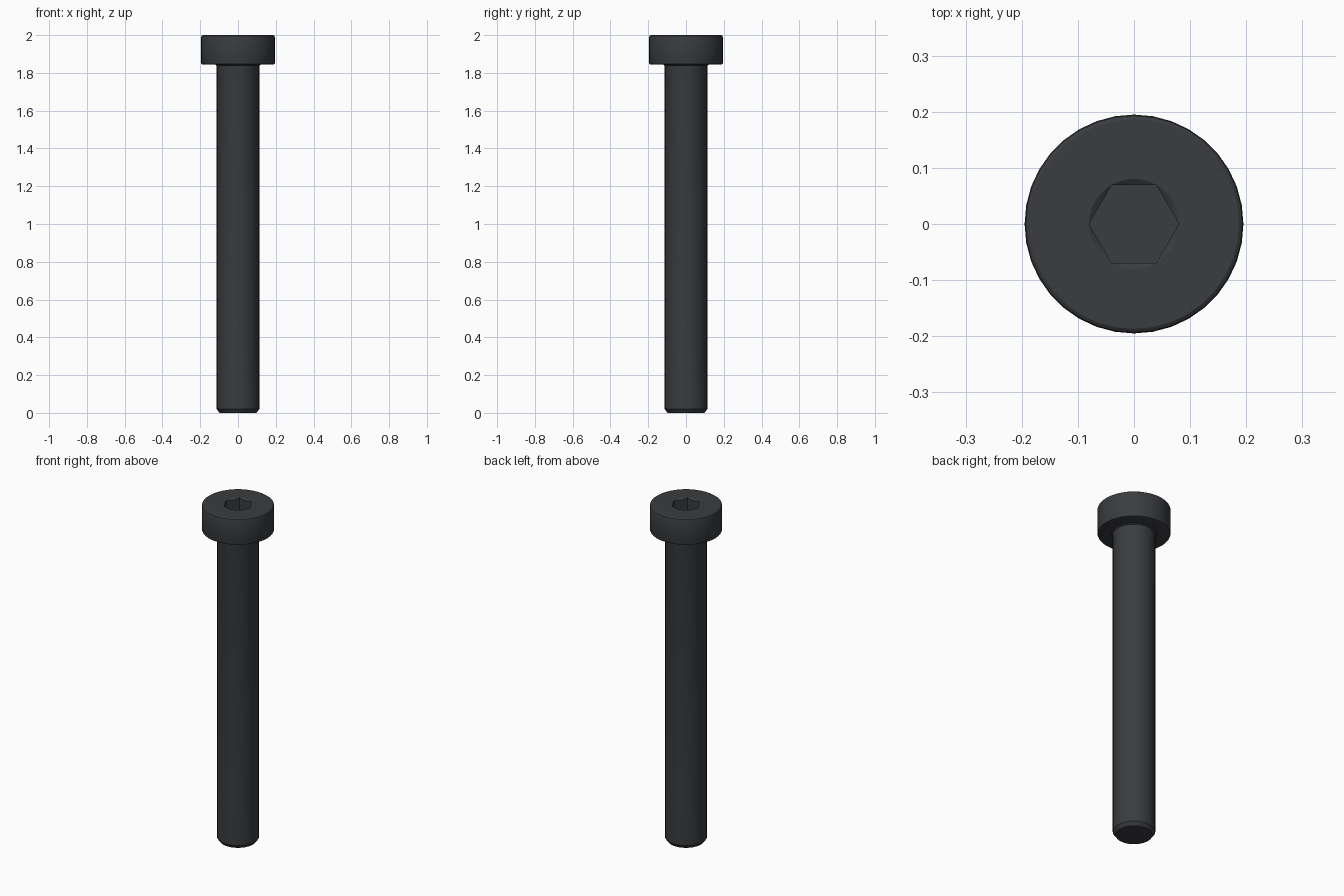
import bpy, bmesh
from math import cos, sin, pi, radians

if "Cube" in bpy.data.objects:
    bpy.data.objects.remove(bpy.data.objects["Cube"])

N = 36                      # sides around the axis
HEX = 0.08                  # hex socket corner radius


def circle(r, z):
    return [(r * cos(2 * pi * i / N), r * sin(2 * pi * i / N), z) for i in range(N)]


def hexagon(z, slope=0.0):
    # hexagon sampled at the same angles; slope drops the edge where it leaves the circle
    pts = []
    for i in range(N):
        a = 2 * pi * i / N
        r = HEX * cos(pi / 6) / cos(a % (pi / 3) - pi / 6)
        pts.append((r * cos(a), r * sin(a), z - (HEX - r) * slope))
    return pts


# shank with chamfered tip, small fillet, bevelled head
profile = [(0.098, 0), (0.113, 0.02), (0.113, 1.832), (0.115, 1.84), (0.122, 1.845),
           (0.188, 1.845), (0.193, 1.847), (0.195, 1.852), (0.195, 1.990),
           (0.193, 1.996), (0.187, 2.0), (0.0803, 2.0)]
rings = [circle(r, z) for r, z in profile]
# countersunk hex socket
rings += [hexagon(1.9995, 0.6), hexagon(1.92)]

bm = bmesh.new()
loops = [[bm.verts.new(p) for p in ring] for ring in rings]
for a, b in zip(loops, loops[1:]):
    for i in range(N):
        j = (i + 1) % N
        bm.faces.new((a[i], a[j], b[j], b[i]))
bm.faces.new(loops[0][::-1])
bm.faces.new(loops[-1])
mesh = bpy.data.meshes.new("socket_screw")
bm.to_mesh(mesh)
bm.free()

screw = bpy.data.objects.new("socket_screw", mesh)
bpy.context.collection.objects.link(screw)

# dark steel
mat = bpy.data.materials.new("dark_steel")
mat.diffuse_color = (0.042, 0.045, 0.05, 1)
mat.use_nodes = True
mat.node_tree.nodes["Principled BSDF"].inputs["Base Color"].default_value = mat.diffuse_color
mesh.materials.append(mat)

bpy.context.view_layer.objects.active = screw
screw.select_set(True)
bpy.ops.object.shade_smooth_by_angle(angle=radians(25))
